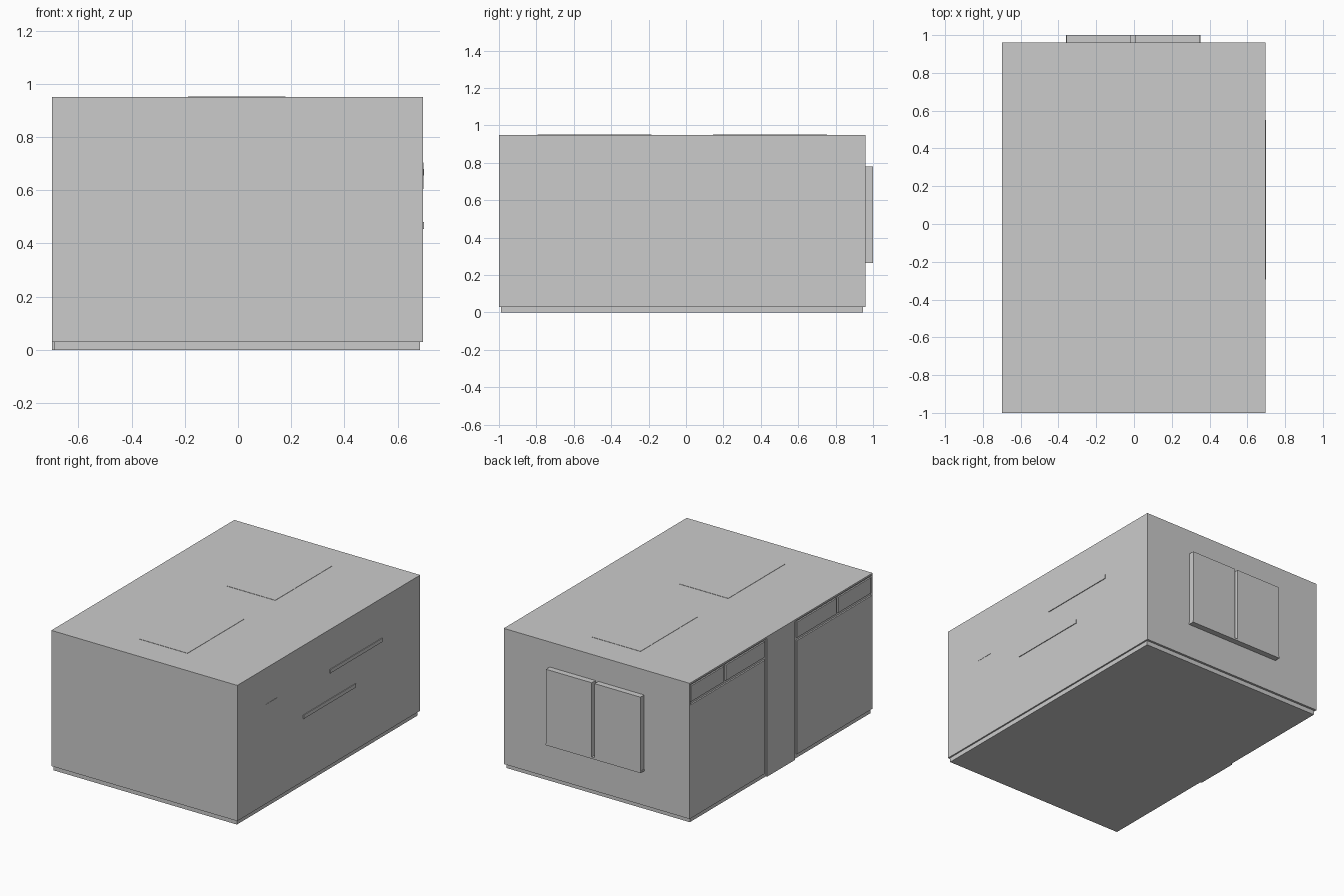
import bpy

if "Cube" in bpy.data.objects:
    bpy.data.objects.remove(bpy.data.objects["Cube"])


def box(name, x, y, z):
    """Axis-aligned box from (min, max) pairs."""
    bpy.ops.mesh.primitive_cube_add(
        size=1, location=[(a + b) / 2 for a, b in (x, y, z)])
    ob = bpy.context.object
    ob.name = name
    ob.scale = [b - a for a, b in (x, y, z)]
    bpy.ops.object.transform_apply(location=False, rotation=False, scale=True)
    return ob


LEFT, RIGHT, FRONT, BACK = -0.70, 0.695, -1.0, 0.96
BASE, TOP = 0.03, 0.95
INNER = LEFT + 0.01          # depth of the joints in the left facade
MID = (FRONT + BACK) / 2

# Plinth, main body and roof
box("plinth", (-0.69, 0.685), (-0.99, 0.945), (0, BASE))
box("body", (INNER, RIGHT), (FRONT, BACK), (BASE, TOP - 0.012))
box("roof_slab", (LEFT, RIGHT), (FRONT, BACK), (TOP - 0.012, TOP))

# Left facade: door, transoms and large panels separated by narrow joints
face = (LEFT, INNER)
box("door", (LEFT, INNER + 0.005), (MID - 0.15, MID + 0.15), (0, 0.80))
box("door_transom", face, (MID - 0.15, MID + 0.15), (0.80, TOP - 0.012))
for side in (-1, 1):
    def span(a, b):
        return tuple(sorted((MID + side * a, MID + side * b)))
    box("facade_panel", face, span(0.172, 0.98), (BASE, 0.80))
    box("inner_transom", face, span(0.172, 0.592), (0.82, TOP - 0.024))
    box("outer_transom", face, span(0.614, 0.965), (0.82, TOP - 0.024))
    box("corner_post", face, span(0.972, 0.98), (0.80, TOP - 0.012))

# Roof hatches
for side in (-1, 1):
    ys = sorted((MID + side * 0.165, MID + side * 0.775))
    box("roof_hatch", (-0.187, 0.178), ys, (TOP - 0.01, TOP + 0.002))

# Back window: two panes with a joint, on a thin sill
box("window_sill", (-0.36, 0.352), (BACK - 0.01, 1.0), (0.265, 0.277))
for name, xs in (("window_pane_left", (-0.358, -0.015)),
                 ("window_pane_right", (0.007, 0.35))):
    box(name, xs, (BACK - 0.01, 1.0), (0.277, 0.78))

# Right wall: two shelves and a small flat plate
box("upper_shelf", (RIGHT - 0.01, 0.70), (-0.01, 0.55), (0.655, 0.68))
box("lower_shelf", (RIGHT - 0.01, 0.70), (-0.295, 0.265), (0.455, 0.48))
box("wall_plate", (RIGHT - 0.01, 0.697), (-0.70, -0.575), (0.605, 0.705))
